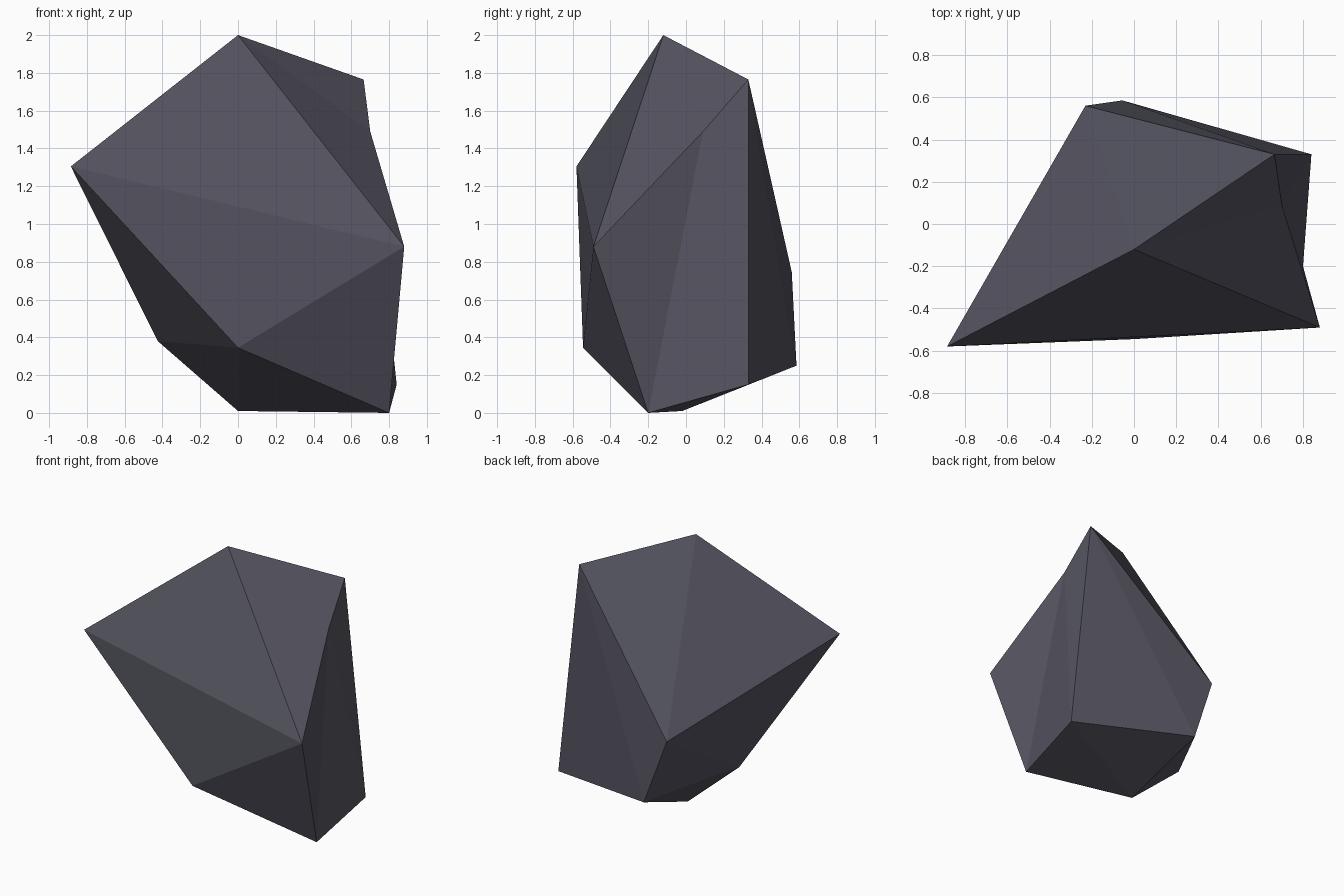
import bpy
import bmesh

if "Cube" in bpy.data.objects:
    bpy.data.objects.remove(bpy.data.objects["Cube"])

# Corner points of the faceted rock
P = {
    "A": (0.00, -0.12, 2.00),   # peak
    "B": (-0.885, -0.58, 1.305),  # left shoulder
    "C": (0.88, -0.49, 0.88),   # right shoulder
    "D": (0.665, 0.33, 1.765),  # rear peak
    "E": (0.00, -0.545, 0.345),  # front chin
    "F": (0.80, -0.20, 0.00),   # right foot
    "G": (0.84, 0.33, 0.15),    # rear right foot
    "H": (-0.425, -0.03, 0.38),  # left belly
    "I": (0.00, -0.02, 0.01),   # middle foot
    "J": (-0.055, 0.585, 0.25),  # rear foot
    "K": (-0.23, 0.56, 0.745),  # rear belly
    "L": (0.70, 0.09, 1.49),    # notch on the right ridge
}
# Facets, front then right, back and underside
FACETS = ("ABC BEC CEF ACL ALD CFL LFG LGD DGJ DJK "
          "DKA AKB BKH BHE EHI EIF FIG GIJ JIH JHK").split()

bm = bmesh.new()
v = {name: bm.verts.new(co) for name, co in P.items()}
for facet in FACETS:
    bm.faces.new([v[c] for c in facet])
bmesh.ops.recalc_face_normals(bm, faces=bm.faces[:])

mesh = bpy.data.meshes.new("rock")
bm.to_mesh(mesh)
bm.free()

stone = bpy.data.materials.new("dark grey stone")
stone.diffuse_color = (0.09, 0.088, 0.116, 1)
stone.use_nodes = True
stone.node_tree.nodes["Principled BSDF"].inputs["Base Color"].default_value = stone.diffuse_color
mesh.materials.append(stone)
rock = bpy.data.objects.new("rock", mesh)
bpy.context.collection.objects.link(rock)
